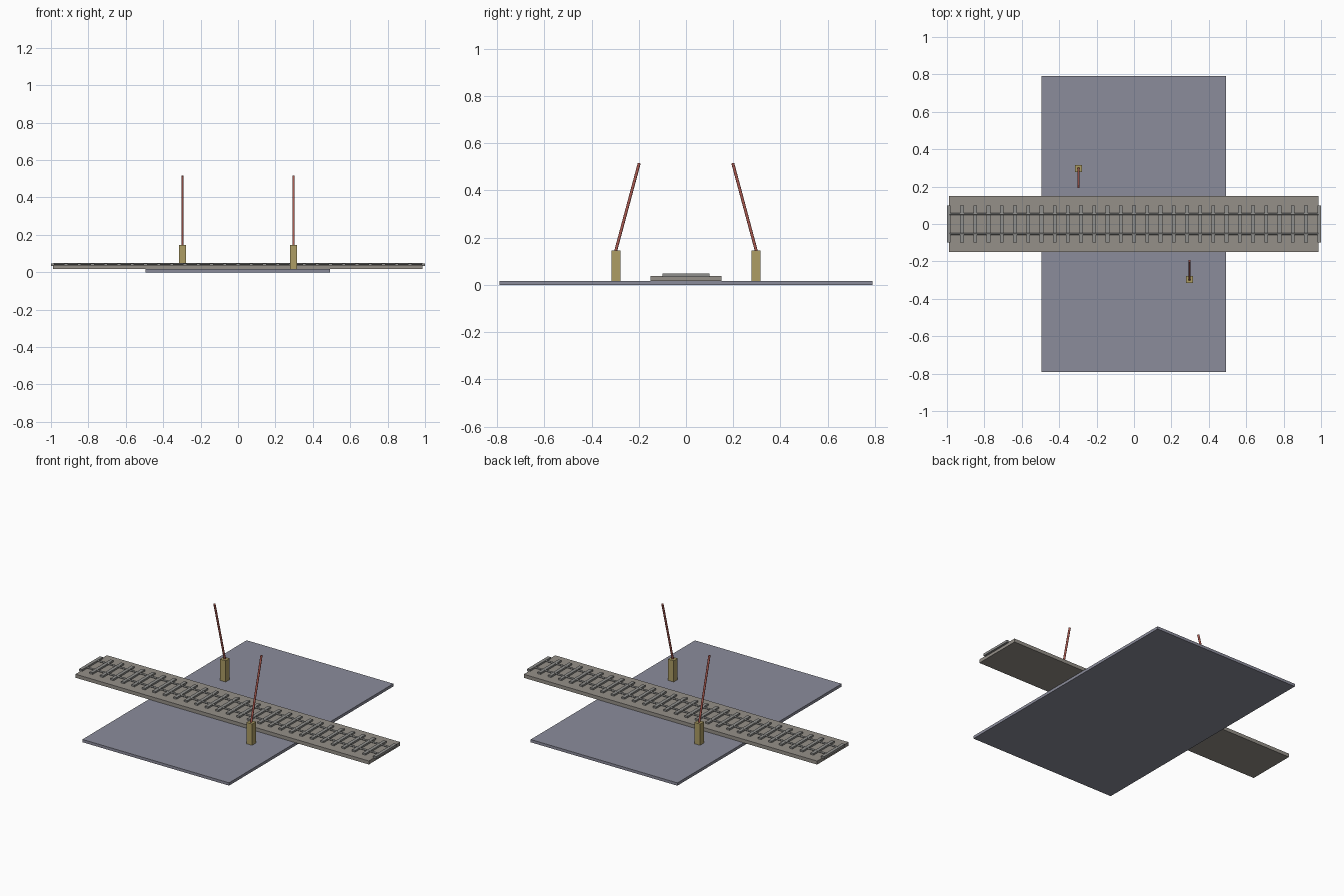
import bpy
from math import radians, sin, cos

if "Cube" in bpy.data.objects:
    bpy.data.objects.remove(bpy.data.objects["Cube"])


def material(name, rgb):
    m = bpy.data.materials.new(name)
    m.diffuse_color = (*rgb, 1)
    m.use_nodes = True
    m.node_tree.nodes["Principled BSDF"].inputs["Base Color"].default_value = m.diffuse_color
    return m


ASPHALT = material("asphalt", (0.26, 0.265, 0.33))
GRAVEL = material("gravel", (0.30, 0.28, 0.25))
STEEL = material("steel", (0.28, 0.28, 0.27))
POST = material("post_paint", (0.42, 0.34, 0.13))
RED = material("barrier_red", (0.40, 0.10, 0.08))


def box(name, lo, hi, mat):
    centre = [(a + b) / 2 for a, b in zip(lo, hi)]
    bpy.ops.mesh.primitive_cube_add(size=1, location=centre)
    ob = bpy.context.object
    ob.name = name
    ob.scale = [b - a for a, b in zip(lo, hi)]
    bpy.ops.object.transform_apply(location=False, rotation=False, scale=True)
    ob.data.materials.append(mat)
    return ob


def rod(name, radius, length, centre, rotation, mat):
    bpy.ops.mesh.primitive_cylinder_add(vertices=16, radius=radius, depth=length,
                                        location=centre, rotation=rotation)
    ob = bpy.context.object
    ob.name = name
    ob.data.materials.append(mat)
    bpy.ops.object.shade_smooth_by_angle(angle=radians(40))
    return ob


# road slab and the track bed crossing it
box("road", (-0.495, -0.79, 0), (0.493, 0.79, 0.017), ASPHALT)
box("track_bed", (-0.989, -0.151, 0.0165), (0.987, 0.151, 0.038), GRAVEL)

# sleepers, the end ones overhanging the bed
COUNT = 29
for i in range(COUNT):
    x = -0.99 + 1.98 * i / (COUNT - 1)
    box(f"sleeper_{i + 1}", (x - 0.01, -0.1, 0.034), (x + 0.01, 0.1, 0.048), STEEL)

# rails
for side, label in ((-1, "front"), (1, "back")):
    rod(f"{label}_rail", 0.005, 1.975, (0, side * 0.053, 0.0445),
        (0, radians(90), 0), STEEL)

# barrier posts with raised poles leaning over the track
TILT, LENGTH = radians(15), 0.395
for side, label in ((-1, "front"), (1, "back")):
    x, y = -side * 0.297, side * 0.297
    box(f"{label}_barrier_post", (x - 0.0193, y - 0.0193, 0.015),
        (x + 0.0193, y + 0.0193, 0.146), POST)
    tip_y, tip_z = side * 0.198, 0.516
    centre = (x, tip_y + side * sin(TILT) * LENGTH / 2, tip_z - cos(TILT) * LENGTH / 2)
    rod(f"{label}_barrier_pole", 0.0062, LENGTH, centre, (side * TILT, 0, 0), RED)
